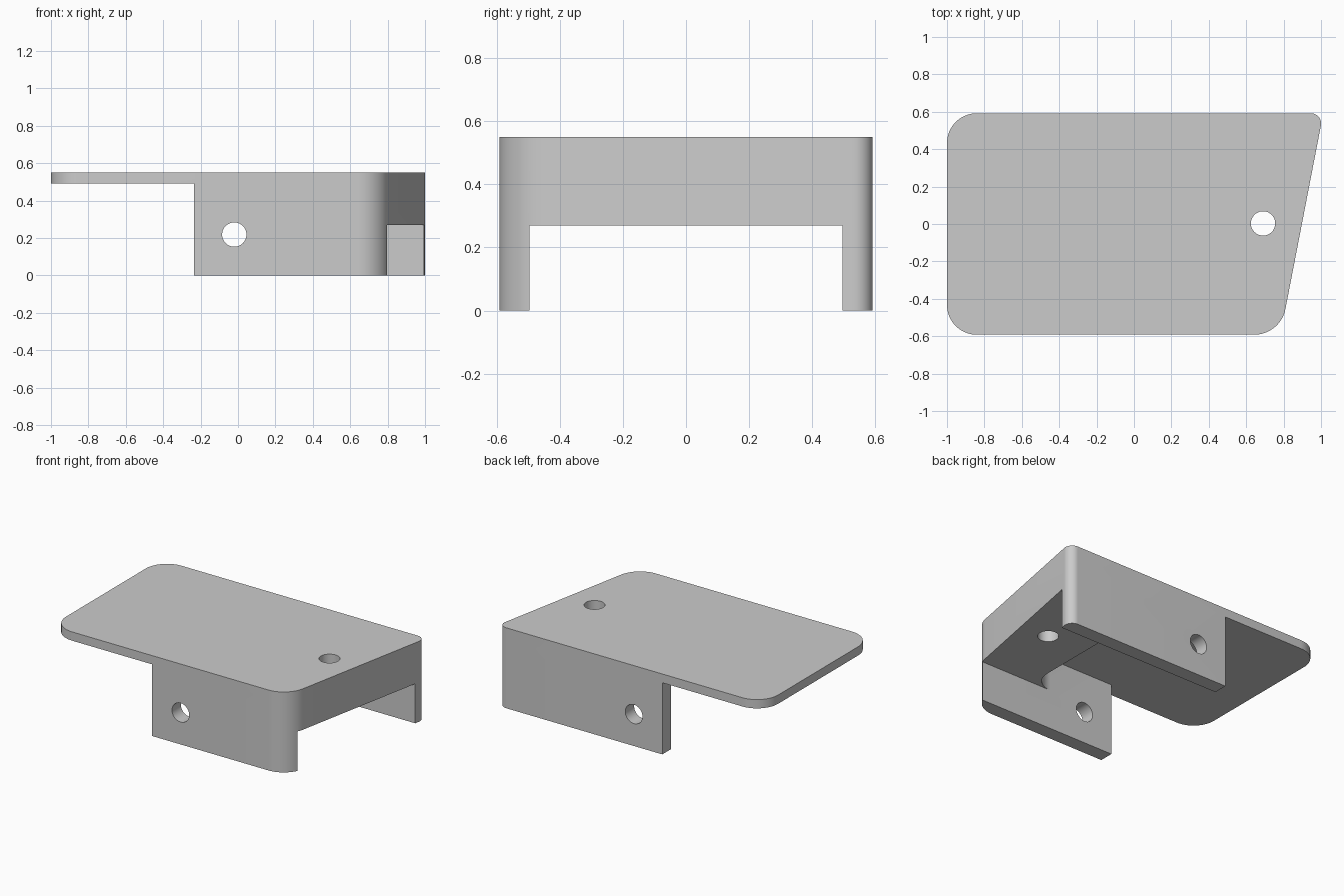
import bpy, bmesh, math
from mathutils import Vector, Matrix

cube = bpy.data.objects.get("Cube")
if cube:
    bpy.data.objects.remove(cube, do_unlink=True)

grey = bpy.data.materials.new("plain_grey")
grey.use_nodes = True
grey.diffuse_color = (0.6, 0.6, 0.6, 1)
grey.node_tree.nodes["Principled BSDF"].inputs["Base Color"].default_value = (0.6, 0.6, 0.6, 1)


def rounded(corners, steps=16):
    """Outline from (x, y, radius) corners, each radius turned into an arc."""
    out = []
    for i, (x, y, r) in enumerate(corners):
        p = Vector((x, y))
        if r == 0:
            out.append(p)
            continue
        a = (Vector(corners[i - 1][:2]) - p).normalized()
        b = (Vector(corners[(i + 1) % len(corners)][:2]) - p).normalized()
        half = a.angle(b) / 2
        centre = p + (a + b).normalized() * r / math.sin(half)
        start = p + a * r / math.tan(half) - centre
        end = p + b * r / math.tan(half) - centre
        sweep = math.atan2(start.x * end.y - start.y * end.x, start.dot(end))
        out += [centre + Matrix.Rotation(sweep * k / steps, 2) @ start for k in range(steps + 1)]
    return out


def add_object(name, bm):
    bmesh.ops.recalc_face_normals(bm, faces=bm.faces)
    mesh = bpy.data.meshes.new(name)
    bm.to_mesh(mesh)
    bm.free()
    obj = bpy.data.objects.new(name, mesh)
    obj.data.materials.append(grey)
    bpy.context.collection.objects.link(obj)
    return obj


def prism(name, corners, z0, z1):
    bm = bmesh.new()
    face = bm.faces.new([bm.verts.new((p.x, p.y, z0)) for p in rounded(corners)])
    top = bmesh.ops.extrude_face_region(bm, geom=[face])["geom"]
    verts = [v for v in top if isinstance(v, bmesh.types.BMVert)]
    bmesh.ops.translate(bm, verts=verts, vec=(0, 0, z1 - z0))
    return add_object(name, bm)


def drill(name, location, axis_turn, length):
    bm = bmesh.new()
    place = Matrix.Translation(location) @ Matrix.Rotation(axis_turn, 4, 'X')
    bmesh.ops.create_cone(bm, cap_ends=True, segments=48, radius1=0.065,
                          radius2=0.065, depth=length, matrix=place)
    return add_object(name, bm)


HALF, INNER, WALL_END = 0.592, 0.496, -0.235

# Solid body with a slanted right end and rounded corners
body = prism("bracket_body", [(-1, -HALF, 0.16), (0.783, -HALF, 0.17),
                              (1.012, HALF, 0.055), (-1, HALF, 0.16)], 0, 0.55)

cutters = [
    # Space under the overhanging plate and the round-cornered pocket between the walls
    prism("pocket_cutter", [(-1.2, -0.8, 0), (WALL_END, -0.8, 0), (WALL_END, -INNER, 0),
                            (0.4, -INNER, 0.145), (0.4, INNER, 0.145), (WALL_END, INNER, 0),
                            (WALL_END, 0.8, 0), (-1.2, 0.8, 0)], -0.1, 0.49),
    # Channel below the thick end block
    prism("channel_cutter", [(0, -INNER, 0), (1.2, -INNER, 0),
                             (1.2, INNER, 0), (0, INNER, 0)], -0.1, 0.27),
    # Screw holes through both walls and through the block
    drill("side_hole_cutter", (-0.02, 0, 0.218), math.pi / 2, 2),
    drill("top_hole_cutter", (0.69, 0.003, 0.4), 0, 1),
]

bpy.context.view_layer.objects.active = body
for cutter in cutters:
    mod = body.modifiers.new(cutter.name, 'BOOLEAN')
    mod.operation = 'DIFFERENCE'
    mod.solver = 'EXACT'
    mod.object = cutter
    bpy.ops.object.modifier_apply(modifier=mod.name)
for cutter in cutters:
    bpy.data.objects.remove(cutter, do_unlink=True)

bpy.ops.object.select_all(action='DESELECT')
body.select_set(True)
bpy.ops.object.shade_smooth_by_angle(angle=math.radians(30))
